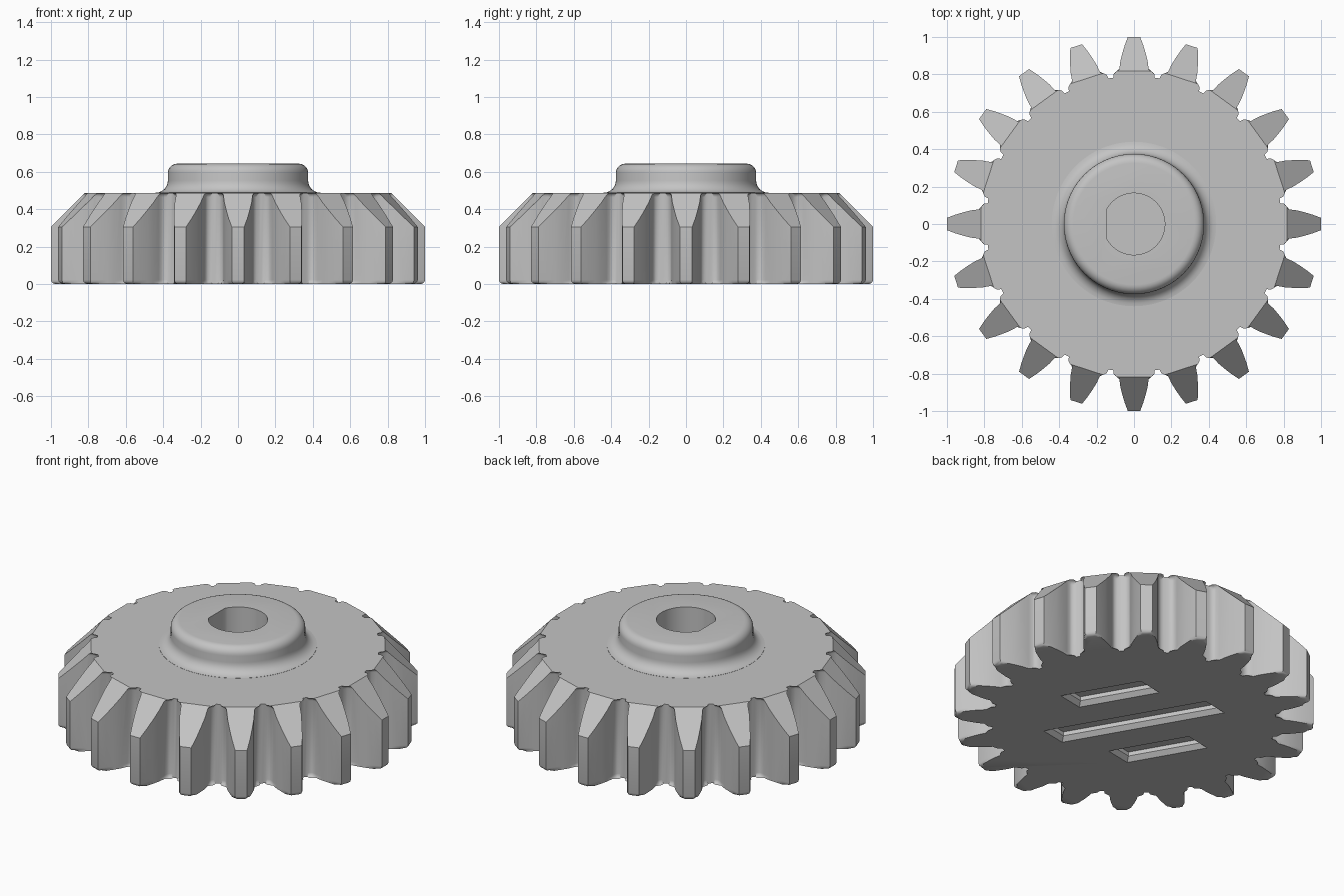
import bpy, bmesh
from math import sin, cos, pi, radians, acos
from mathutils import Matrix, Vector

if "Cube" in bpy.data.objects:
    bpy.data.objects.remove(bpy.data.objects["Cube"], do_unlink=True)

TEETH = 20
TOP, HUB_TOP = 0.487, 0.643

grey = bpy.data.materials.new("plain grey")
grey.use_nodes = True
colour = (0.55, 0.55, 0.55, 1)
grey.diffuse_color = colour
grey.node_tree.nodes["Principled BSDF"].inputs["Base Color"].default_value = colour


def make_object(name, bm):
    bmesh.ops.recalc_face_normals(bm, faces=bm.faces)
    mesh = bpy.data.meshes.new(name)
    bm.to_mesh(mesh)
    bm.free()
    mesh.materials.append(grey)
    obj = bpy.data.objects.new(name, mesh)
    bpy.context.collection.objects.link(obj)
    return obj


def loft(loops):
    """Closed solid through a stack of matching loops."""
    bm = bmesh.new()
    rings = [[bm.verts.new(p) for p in loop] for loop in loops]
    for a, b in zip(rings, rings[1:]):
        for i in range(len(a)):
            j = (i + 1) % len(a)
            bm.faces.new((a[i], a[j], b[j], b[i]))
    bm.faces.new(rings[0][::-1])
    bm.faces.new(rings[-1])
    return bm


def prism(points, z0, z1):
    return loft([[(x, y, z) for x, y in points] for z in (z0, z1)])


def boolean(obj, cutter, operation):
    mod = obj.modifiers.new("cut", 'BOOLEAN')
    mod.operation = operation
    mod.solver = 'EXACT'
    mod.object = cutter
    bpy.context.view_layer.objects.active = obj
    bpy.ops.object.modifier_apply(modifier=mod.name)


# Toothed outline: half a tooth (half width, radius), mirrored and repeated
gap = pi / TEETH
half = [(0.79 * sin(gap * k), 0.79 * cos(gap * k)) for k in (1, 0.9, 0.8)]
half += [(0.087, 0.793), (0.08, 0.803), (0.078, 0.83), (0.073, 0.87),
         (0.063, 0.91), (0.05, 0.955), (0.033, 1.0)]
tooth = half + [(-x, y) for x, y in half[:0:-1]]
outline = []
for i in range(TEETH):
    turn = Matrix.Rotation(2 * pi * i / TEETH, 2)
    outline += [tuple(turn @ Vector(p)) for p in tooth]

# Gear body with rounded top and bottom rims
bm = prism(outline, 0, TOP)
rims = [e for e in bm.edges if abs(e.verts[0].co.z - e.verts[1].co.z) < 0.001]
bmesh.ops.bevel(bm, geom=rims, offset=0.022, segments=3, profile=0.5,
                affect='EDGES', clamp_overlap=False)
gear_body = make_object("gear_body", bm)

# Sloped tooth tops: one flat facet per tooth
bm = bmesh.new()
low, high = -0.1, 0.6
bmesh.ops.create_cone(bm, cap_ends=True, segments=TEETH,
                      radius1=(1.305 - low) / cos(gap),
                      radius2=(1.305 - high) / cos(gap), depth=high - low)
bmesh.ops.rotate(bm, verts=bm.verts, matrix=Matrix.Rotation(gap, 3, 'Z'))
bmesh.ops.translate(bm, verts=bm.verts, vec=(0, 0, (low + high) / 2))
slope_cutter = make_object("slope_cutter", bm)
boolean(gear_body, slope_cutter, 'INTERSECT')

# Hub: turned profile with a flared foot and a rounded top
R, FLARE, ROUND = 0.375, 0.065, 0.05
profile = [(R, TOP - 0.05), (R + FLARE, TOP - 0.01)]
for k in range(7):
    a = pi / 2 * k / 6
    profile.append((R + FLARE - FLARE * sin(a), TOP + 0.001 + FLARE * (1 - cos(a))))
for k in range(7):
    a = pi / 2 * k / 6
    profile.append((R - ROUND + ROUND * cos(a), HUB_TOP - ROUND + ROUND * sin(a)))
steps = [2 * pi * i / 72 for i in range(72)]
hub = make_object("hub", loft([[(r * cos(a), r * sin(a), z) for a in steps]
                               for r, z in profile]))

# Blind shaft hole with one flat side
BORE, FLAT = 0.165, 0.145
edge = acos(-FLAT / BORE)
bore = [(BORE * cos(a), BORE * sin(a))
        for a in (edge * (k / 24 - 1) for k in range(49))]
bore_cutter = make_object("bore_cutter", prism(bore, 0.12, 0.8))
for part in (gear_body, hub):
    boolean(part, bore_cutter, 'DIFFERENCE')

# Three slanted grooves with chamfered edges under the body
along = Vector((cos(radians(120)), sin(radians(120))))
across = Vector((cos(radians(30)), sin(radians(30))))


def groove_loop(length, width, middle, inset, z):
    loop = []
    for su, sv in ((-1, -1), (1, -1), (1, 1), (-1, 1)):
        v = sv * (width - inset)
        u = su * (length - inset) - 0.35 * v
        p = along * (u + middle[0]) + across * (v + middle[1])
        loop.append((p.x, p.y, z))
    return loop


cutters = [slope_cutter, bore_cutter]
for length, middle in ((0.48, (0, 0)), (0.237, (-0.02, 0.335)), (0.237, (0.02, -0.335))):
    levels = ((-0.02, -0.02), (0.025, 0.025), (0.025, 0.05))
    cutter = make_object("groove_cutter", loft(
        [groove_loop(length, 0.077, middle, inset, z) for inset, z in levels]))
    boolean(gear_body, cutter, 'DIFFERENCE')
    cutters.append(cutter)

for cutter in cutters:
    bpy.data.objects.remove(cutter, do_unlink=True)

# Smooth curved walls, keep hard edges
bpy.ops.object.select_all(action='DESELECT')
for part in (gear_body, hub):
    part.select_set(True)
bpy.context.view_layer.objects.active = gear_body
bpy.ops.object.shade_smooth_by_angle(angle=radians(32))
